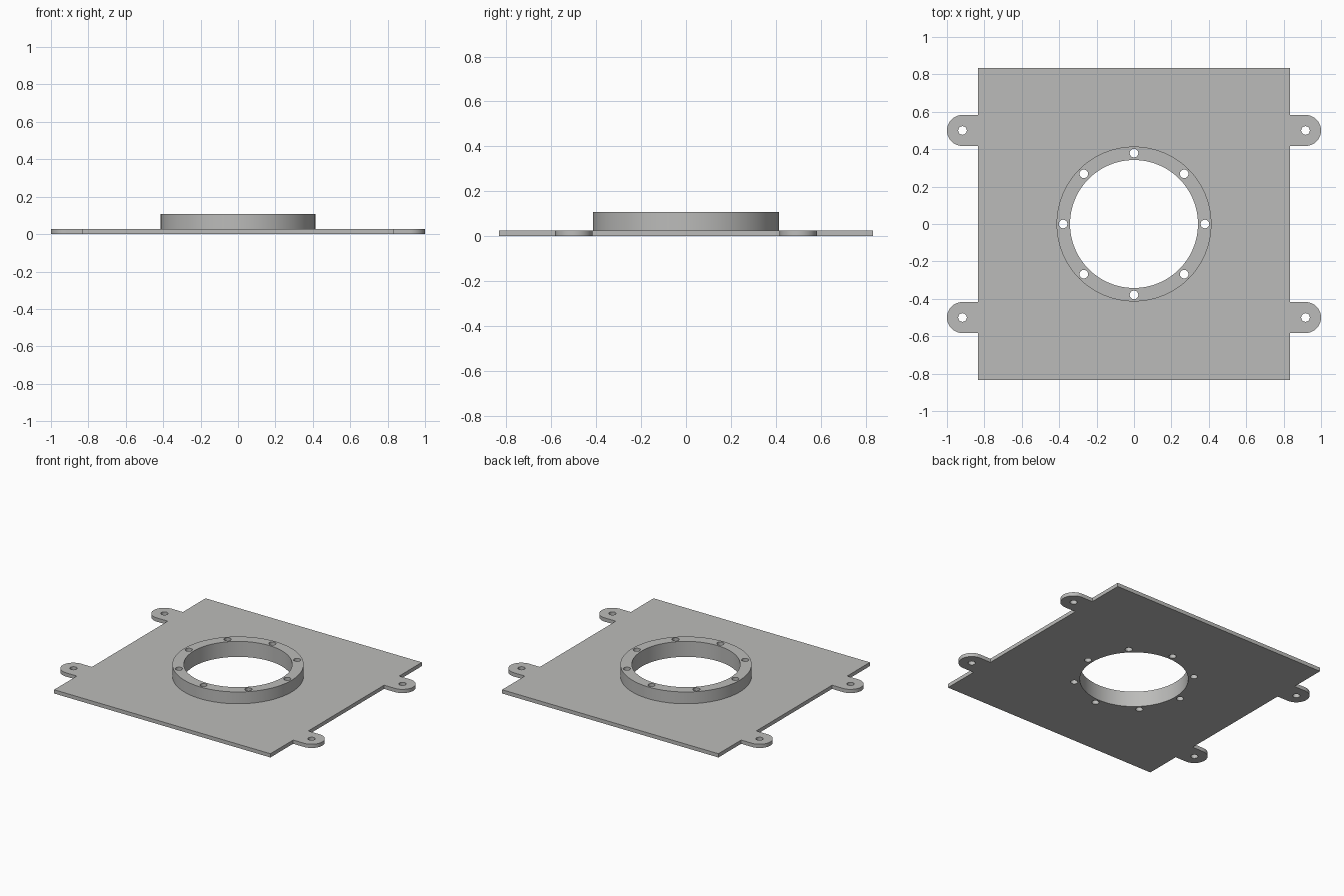
import bpy, bmesh
from math import pi, sin, cos, radians

cube = bpy.data.objects.get("Cube")
if cube:
    bpy.data.objects.remove(cube, do_unlink=True)

grey = bpy.data.materials.new("plain_grey")
grey.use_nodes = True
colour = (0.5, 0.5, 0.49, 1)
grey.diffuse_color = colour
grey.node_tree.nodes["Principled BSDF"].inputs["Base Color"].default_value = colour

HALF, THICK, TOP = 0.833, 0.026, 0.108
TAB_X, TAB_Y, TAB_R = 0.917, 0.5, 0.083
OUTER, BORE, BOLT_CIRCLE, HOLE = 0.414, 0.342, 0.379, 0.023


def arc(x, y, r, start=0, sweep=2 * pi, n=32, closed=True):
    steps = n if closed else n - 1
    return [(x + r * cos(start + sweep * i / steps),
             y + r * sin(start + sweep * i / steps)) for i in range(n)]


def extrude_outline(name, loops, z0, z1):
    """Fill an outline, leave its inner loops open, and give it thickness."""
    bm = bmesh.new()
    for loop in loops:
        verts = [bm.verts.new((x, y, z0)) for x, y in loop]
        for a, b in zip(verts, verts[1:] + verts[:1]):
            bm.edges.new((a, b))
    bmesh.ops.triangle_fill(bm, edges=bm.edges[:], use_beauty=True, normal=(0, 0, 1))
    top = bmesh.ops.extrude_face_region(bm, geom=bm.faces[:], use_keep_orig=True)
    moved = [g for g in top["geom"] if isinstance(g, bmesh.types.BMVert)]
    bmesh.ops.translate(bm, verts=moved, vec=(0, 0, z1 - z0))
    bmesh.ops.recalc_face_normals(bm, faces=bm.faces[:])
    mesh = bpy.data.meshes.new(name)
    bm.to_mesh(mesh)
    bm.free()
    mesh.materials.append(grey)
    obj = bpy.data.objects.new(name, mesh)
    bpy.context.collection.objects.link(obj)
    bpy.ops.object.select_all(action='DESELECT')
    obj.select_set(True)
    bpy.context.view_layer.objects.active = obj
    bpy.ops.object.shade_smooth_by_angle(angle=radians(30))
    return obj


# Bore and bolt holes run through both parts
bore = arc(0, 0, BORE, n=96)
bolts = [arc(BOLT_CIRCLE * cos(i * pi / 4), BOLT_CIRCLE * sin(i * pi / 4), HOLE, n=24)
         for i in range(8)]

# Plate outline: right side with two round-ended tabs, then the same turned half round
side = [(HALF, -HALF)]
for y in (-TAB_Y, TAB_Y):
    side.append((HALF, y - TAB_R))
    side += arc(TAB_X, y, TAB_R, -pi / 2, pi, 25, closed=False)
    side.append((HALF, y + TAB_R))
side.append((HALF, HALF))
outline = side + [(-x, -y) for x, y in side]
tab_holes = [arc(sx * TAB_X, sy * TAB_Y, HOLE, n=24) for sx in (-1, 1) for sy in (-1, 1)]
extrude_outline("mounting_plate", [outline, bore] + bolts + tab_holes, 0, THICK)

# Raised flange ring
extrude_outline("flange_ring", [arc(0, 0, OUTER, n=96), bore] + bolts, THICK, TOP)
